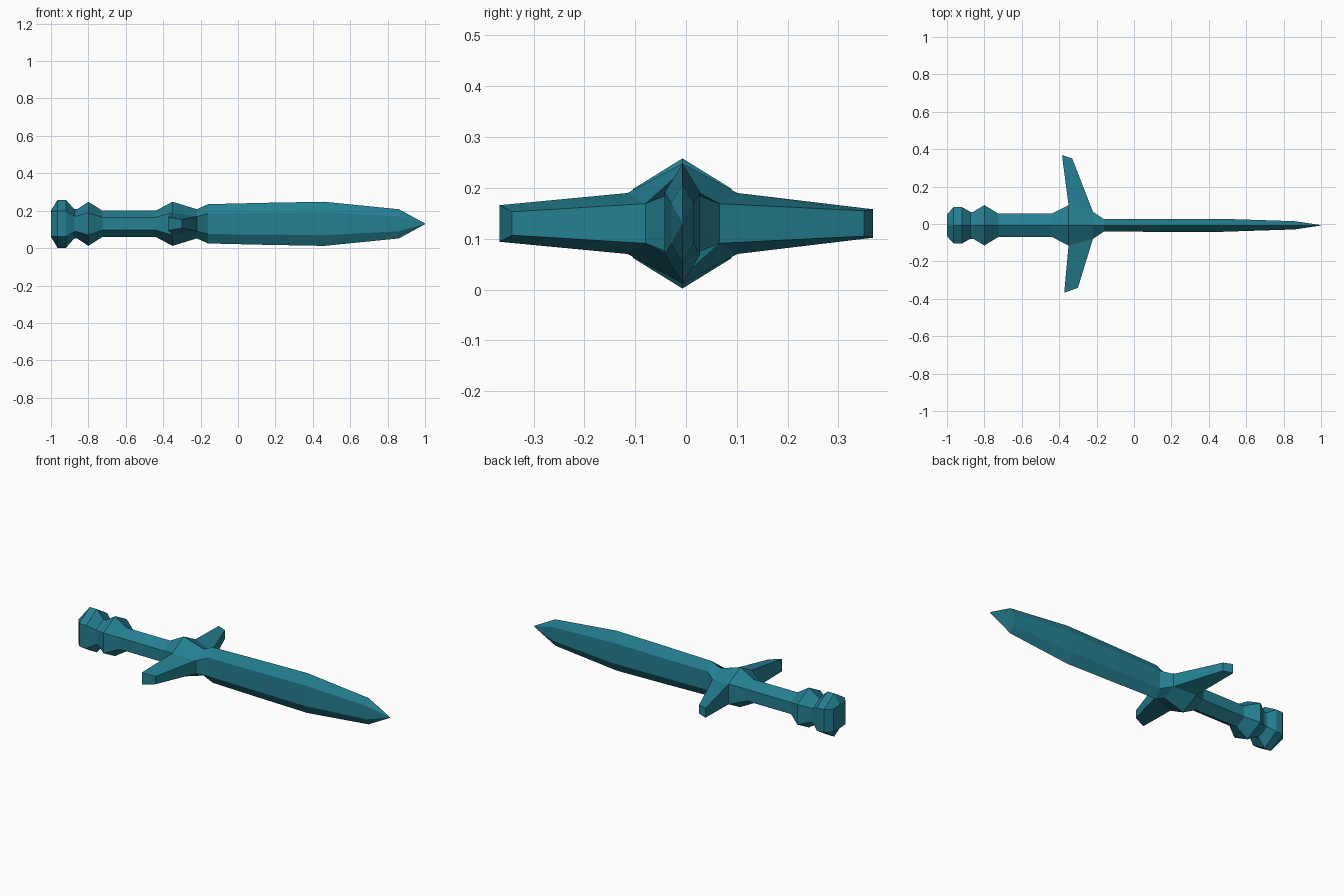
import bpy, bmesh

if "Cube" in bpy.data.objects:
    bpy.data.objects.remove(bpy.data.objects["Cube"])

YC, ZC = -0.007, 0.13   # long axis of the sword

teal = bpy.data.materials.new("teal")
teal.diffuse_color = (0.018, 0.215, 0.29, 1)
teal.use_nodes = True
teal.node_tree.nodes["Principled BSDF"].inputs["Base Color"].default_value = teal.diffuse_color


def ring(x, w, side, apex):
    """Six-sided section: ridge above and below, flat upright sides."""
    pts = [(0, apex), (w, side), (w, -side), (0, -apex), (-w, -side), (-w, side)]
    return [(x, YC + y, ZC + z) for y, z in pts]


def loft(bm, rings, skip=()):
    rows = [[bm.verts.new(p) for p in r] for r in rings]
    for a, b in zip(rows, rows[1:]):
        n = len(a)
        for i in range(n):
            if i not in skip:
                bm.faces.new((a[i], a[(i + 1) % n], b[(i + 1) % n], b[i]))
    return rows


def finish(bm, name):
    bmesh.ops.remove_doubles(bm, verts=bm.verts, dist=0.0005)
    bmesh.ops.recalc_face_normals(bm, faces=bm.faces)
    me = bpy.data.meshes.new(name)
    bm.to_mesh(me)
    bm.free()
    me.materials.append(teal)
    ob = bpy.data.objects.new(name, me)
    bpy.context.collection.objects.link(ob)
    return ob


# shared sections where parts meet (open ends, so no hidden caps)
neck = (-0.875, 0.072, 0.042, 0.078)
grip_back = (-0.725, 0.062, 0.034, 0.070)
grip_front = (-0.44, 0.062, 0.034, 0.070)
guard_back = (-0.35, 0.108, 0.060, 0.118)
guard_front = (-0.22, 0.073, 0.039, 0.078)
blade_base = (-0.16, 0.033, 0.055, 0.105)

# pommel with flat end
bm = bmesh.new()
rows = loft(bm, [ring(*s) for s in (
    (-1.0, 0.058, 0.066, 0.070), (-0.965, 0.097, 0.068, 0.128),
    (-0.92, 0.097, 0.068, 0.128), neck)])
bm.faces.new(rows[0])
finish(bm, "pommel")

# collar
bm = bmesh.new()
loft(bm, [ring(*s) for s in (
    neck, (-0.86, 0.072, 0.042, 0.078), (-0.80, 0.108, 0.060, 0.118), grip_back)])
finish(bm, "collar")

# grip
bm = bmesh.new()
loft(bm, [ring(*grip_back), ring(*grip_front)])
finish(bm, "grip")

# guard: hub with the two side faces drawn out into tapered arms
bm = bmesh.new()
loft(bm, [ring(*grip_front), ring(*guard_back)])
loft(bm, [ring(*guard_back), ring(*guard_front)], skip=(1, 4))
loft(bm, [ring(*guard_front), ring(*blade_base)])
for s, back, front in ((1, (-0.385, 0.368, 0.028), (-0.33, 0.35, 0.025)),
                       (-1, (-0.373, -0.367, 0.036), (-0.30, -0.342, 0.023))):
    base = [(x, YC + s * w, ZC + k * h)
            for (x, w, h, _), k in ((guard_back, 1), (guard_front, 1),
                                    (guard_front, -1), (guard_back, -1))]
    tip = [(x, y, ZC + k * h)
           for (x, y, h), k in ((back, 1), (front, 1), (front, -1), (back, -1))]
    rows = loft(bm, [base, tip])
    bm.faces.new(rows[1])
finish(bm, "guard")

# blade, tapering to a point
bm = bmesh.new()
loft(bm, [ring(*s) for s in (
    blade_base, (0.13, 0.035, 0.057, 0.112), (0.46, 0.035, 0.061, 0.118),
    (0.86, 0.022, 0.040, 0.078), (1.0, 0.001, 0.001, 0.002))])
finish(bm, "blade")
